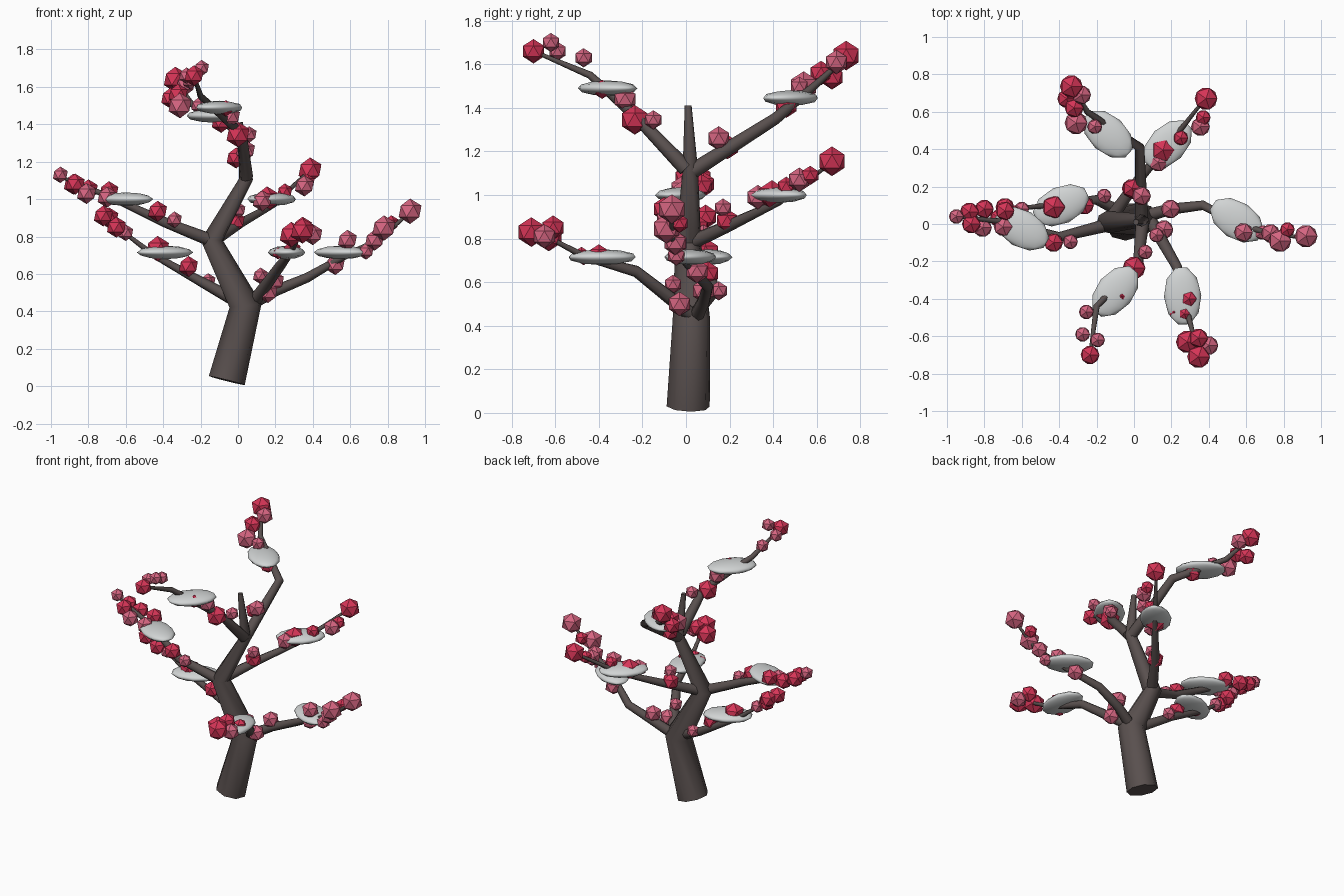
import bpy
from math import radians

if "Cube" in bpy.data.objects:
    bpy.data.objects.remove(bpy.data.objects["Cube"], do_unlink=True)

BIG, MID, SMALL, TINY = .068, .056, .044, .032


def material(name, color):
    mat = bpy.data.materials.new(name)
    mat.use_nodes = True
    mat.diffuse_color = (*color, 1)
    bsdf = next(n for n in mat.node_tree.nodes if n.type == "BSDF_PRINCIPLED")
    bsdf.inputs["Base Color"].default_value = (*color, 1)
    bsdf.inputs["Roughness"].default_value = .8
    return mat


bark = material("dark_bark", (.10, .08, .077))
snow = material("pale_grey", (.64, .66, .66))
red = material("crimson_blossom", (.67, .035, .095))
pink = material("pink_blossom", (.67, .13, .22))


def limb(name, points, radii):
    """Tapered eight-sided tube along a path."""
    curve = bpy.data.curves.new(name, "CURVE")
    curve.dimensions = "3D"
    curve.bevel_depth = 1
    curve.bevel_resolution = 2
    curve.use_fill_caps = True
    spline = curve.splines.new("POLY")
    spline.points.add(len(points) - 1)
    for point, co, radius in zip(spline.points, points, radii):
        point.co = (*co, 1)
        point.radius = radius
    obj = bpy.data.objects.new(name, curve)
    bpy.context.collection.objects.link(obj)
    bpy.ops.object.select_all(action="DESELECT")
    obj.select_set(True)
    bpy.context.view_layer.objects.active = obj
    bpy.ops.object.convert(target="MESH")
    obj = bpy.context.view_layer.objects.active
    obj.data.materials.clear()
    obj.data.materials.append(bark)
    bpy.ops.object.shade_smooth_by_angle(angle=radians(50))


def branch(name, *points):
    limb(name + "_branch", points, (.036, .027, .017, .008))


def pad(name, location, turn):
    """Flattened, smooth foliage pad."""
    bpy.ops.mesh.primitive_ico_sphere_add(subdivisions=2, radius=1, location=location)
    obj = bpy.context.object
    obj.name = name + "_pad"
    obj.scale = (.16, .1, .036)
    obj.rotation_euler.z = radians(turn)
    obj.data.materials.append(snow)
    bpy.ops.object.shade_smooth()


blossom_meshes = {}


def blossom(color, location, size):
    """Faceted blossom; every blossom of a colour shares one mesh."""
    if color.name not in blossom_meshes:
        bpy.ops.mesh.primitive_ico_sphere_add(subdivisions=1, radius=1)
        obj = bpy.context.object
        obj.data.materials.append(color)
        blossom_meshes[color.name] = obj.data
    else:
        obj = bpy.data.objects.new("blossom", blossom_meshes[color.name])
        bpy.context.collection.objects.link(obj)
    obj.name = color.name
    obj.location = location
    obj.scale = (size, size, size)


# Zigzag trunk
limb("trunk",
     [(-.06, .01, .03), (.04, .025, .43), (-.14, .01, .78), (.045, .02, 1.11), (.01, .01, 1.41)],
     (.1, .087, .06, .036, .016))

# Low front branch
branch("low_front", (.07, .05, .43), (.23, -.23, .65), (.28, -.45, .71), (.34, -.68, .83))
pad("low_front", (.26, -.385, .715), 93)
blossom(red, (.345, -.71, .83), BIG)
blossom(red, (.285, -.63, .81), BIG)
blossom(red, (.345, -.61, .85), MID)
blossom(pink, (.40, -.65, .81), MID)
blossom(red, (.295, -.40, .73), SMALL)
blossom(red, (.215, -.47, .71), TINY)
blossom(red, (.27, -.48, .73), TINY)

# Low right-hand branch
limb("low_side_branch",
     [(.05, .04, .43), (.2, .08, .51), (.37, .10, .58), (.56, .0, .69), (.75, -.06, .78), (.92, -.07, .93)],
     (.036, .03, .026, .019, .014, .008))
pad("low_side", (.55, .02, .715), -33)
blossom(pink, (.16, -.03, .50), MID)
blossom(pink, (.195, .08, .56), MID)
blossom(pink, (.12, -.06, .59), SMALL)
blossom(pink, (.52, .05, .65), MID)
blossom(pink, (.585, -.045, .78), MID)
blossom(pink, (.685, -.045, .72), SMALL)
blossom(red, (.82, -.03, .87), SMALL)
blossom(pink, (.73, -.05, .78), MID)
blossom(pink, (.78, -.09, .845), BIG)
blossom(pink, (.92, -.065, .935), BIG)

# Low left-hand branch
branch("low_left", (.0, .03, .45), (-.2, .13, .56), (-.45, .10, .70), (-.66, .08, .86))
pad("low_left", (-.39, .10, .715), 25)
blossom(pink, (-.16, .15, .56), SMALL)
blossom(red, (-.265, .10, .64), MID)
blossom(red, (-.43, .09, .735), BIG)
blossom(red, (-.65, .05, .85), MID)
blossom(pink, (-.60, .08, .82), SMALL)
blossom(red, (-.69, .09, .90), MID)
blossom(red, (-.72, .03, .91), MID)

# Middle left-hand branch
branch("middle_left", (-.12, .0, .77), (-.40, -.07, .88), (-.68, .01, 1.01), (-.95, .04, 1.12))
pad("middle_left", (-.60, -.025, 1.0), -30)
blossom(pink, (-.34, -.095, .89), SMALL)
blossom(red, (-.43, -.10, .935), MID)
blossom(pink, (-.70, -.015, 1.01), MID)
blossom(red, (-.69, .07, 1.04), MID)
blossom(pink, (-.81, -.02, 1.03), MID)
blossom(red, (-.80, .08, 1.05), MID)
blossom(red, (-.87, .0, 1.08), MID)
blossom(red, (-.88, .065, 1.08), MID)
blossom(pink, (-.95, .04, 1.13), SMALL)

# Middle back branch
branch("middle_back", (-.13, .02, .78), (.01, .22, .87), (.19, .43, .97), (.38, .67, 1.15))
pad("middle_back", (.18, .425, 1.0), 45)
blossom(red, (-.015, .19, .88), MID)
blossom(pink, (.0, .17, .94), SMALL)
blossom(pink, (.13, .33, .99), MID)
blossom(red, (.155, .395, 1.0), BIG)
blossom(red, (.25, .46, 1.04), SMALL)
blossom(pink, (.355, .52, 1.07), MID)
blossom(red, (.37, .57, 1.09), SMALL)
blossom(red, (.385, .67, 1.155), BIG)

# High back branch
branch("high_back", (.04, .03, 1.11), (.03, .41, 1.35), (-.25, .60, 1.51), (-.33, .73, 1.63))
pad("high_back", (-.14, .48, 1.445), -42)
blossom(pink, (.04, .15, 1.26), MID)
blossom(red, (-.01, .19, 1.22), MID)
blossom(red, (-.09, .46, 1.41), MID)
blossom(pink, (-.21, .52, 1.50), SMALL)
blossom(pink, (-.31, .54, 1.50), BIG)
blossom(red, (-.32, .62, 1.56), MID)
blossom(red, (-.36, .67, 1.54), MID)
blossom(pink, (-.28, .69, 1.61), MID)
blossom(red, (-.335, .735, 1.64), BIG)

# High front branch
branch("high_front", (.045, .0, 1.12), (.02, -.22, 1.35), (-.20, -.44, 1.55), (-.235, -.70, 1.66))
pad("high_front", (-.10, -.36, 1.49), 50)
blossom(pink, (.06, -.15, 1.345), SMALL)
blossom(red, (.0, -.235, 1.345), BIG)
blossom(pink, (-.04, -.28, 1.44), MID)
blossom(red, (-.065, -.385, 1.485), SMALL)
blossom(pink, (-.255, -.47, 1.63), SMALL)
blossom(pink, (-.275, -.59, 1.66), SMALL)
blossom(pink, (-.195, -.62, 1.70), SMALL)
blossom(red, (-.235, -.70, 1.66), MID)
